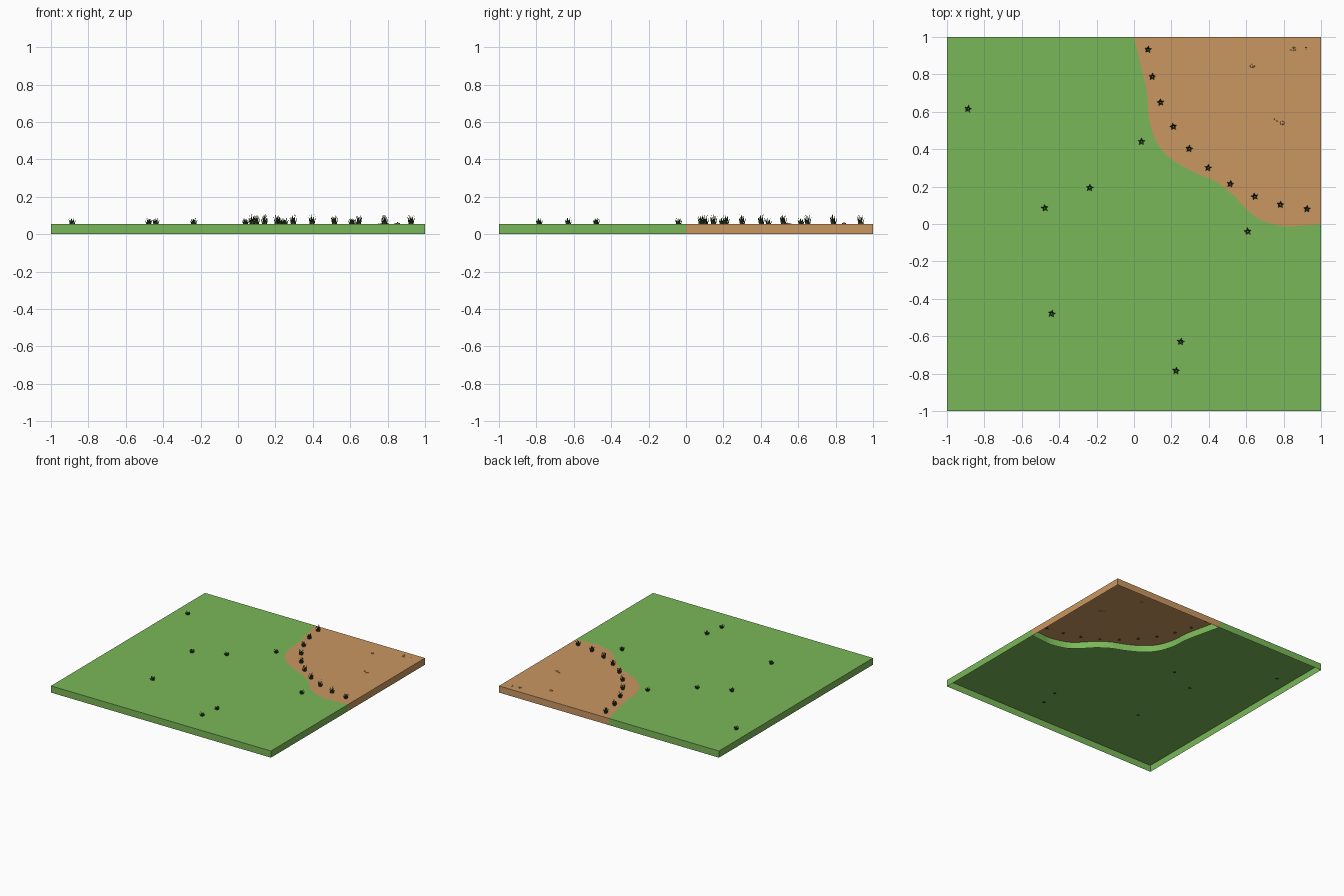
import bpy, bmesh, math, random
from mathutils import Vector

if "Cube" in bpy.data.objects:
    bpy.data.objects.remove(bpy.data.objects["Cube"])

random.seed(4)
TOP = 0.055


def material(name, rgb):
    m = bpy.data.materials.new(name)
    m.diffuse_color = (*rgb, 1)
    m.use_nodes = True
    m.node_tree.nodes["Principled BSDF"].inputs["Base Color"].default_value = m.diffuse_color
    return m


GRASS = material("grass green", (0.195, 0.475, 0.098))
SAND = material("sandy brown", (0.59, 0.31, 0.12))
LEAF = material("dark leaf green", (0.03, 0.09, 0.025))
OLIVE = material("dark olive brown", (0.075, 0.06, 0.018))


def finish(name, bm, mats):
    me = bpy.data.meshes.new(name)
    bm.to_mesh(me)
    bm.free()
    for m in mats:
        me.materials.append(m)
    ob = bpy.data.objects.new(name, me)
    bpy.context.collection.objects.link(ob)
    return ob


def smooth_path(pts, steps=5):
    """Catmull-Rom curve through the points."""
    p = [Vector(q) for q in pts]
    p = [2 * p[0] - p[1]] + p + [2 * p[-1] - p[-2]]
    out = []
    for a, b, c, d in zip(p, p[1:], p[2:], p[3:]):
        for i in range(steps):
            t = i / steps
            out.append(0.5 * (2 * b + (c - a) * t + (2 * a - 5 * b + 4 * c - d) * t * t
                              + (3 * b - a - 3 * c + d) * t ** 3))
    return out + [p[-2]]


def open_slab(name, outline, mat, skip=0):
    """Top face with side walls and no floor; the first 'skip' edges get no wall."""
    bm = bmesh.new()
    hi = [bm.verts.new((p[0], p[1], TOP)) for p in outline]
    lo = [bm.verts.new((p[0], p[1], 0)) for p in outline]
    n = len(outline)
    for i in range(skip, n):
        j = (i + 1) % n
        bm.faces.new((lo[i], lo[j], hi[j], hi[i]))
    top = bm.faces.new(hi)
    bmesh.ops.triangulate(bm, faces=[top])
    loose = [v for v in bm.verts if not v.link_faces]
    bmesh.ops.delete(bm, geom=loose, context='VERTS')
    return finish(name, bm, [mat])


# Ground: grass and sand meet along a winding bank
bank = smooth_path([(0, 1), (.04, .83), (.07, .69), (.08, .56), (.125, .43), (.21, .34),
                    (.325, .275), (.43, .23), (.525, .16), (.6, .08), (.68, .02),
                    (.8, -.012), (.89, -.01), (1, 0)])
open_slab("grass_ground", [(-1, 1), (-1, -1), (1, -1)] + bank[::-1], GRASS)
open_slab("sand_ground", bank + [(1, 1)], SAND, skip=len(bank) - 1)


def blade(bm, x, y, ang, r0, r1, h, w, mat):
    """Three-sided pointed blade leaning outwards."""
    d = Vector((math.cos(ang), math.sin(ang), 0))
    s = Vector((-d.y, d.x, 0))
    o = Vector((x, y, TOP - 0.002))
    base = [bm.verts.new(o + d * (r0 - w * 0.6) + s * w),
            bm.verts.new(o + d * (r0 - w * 0.6) - s * w),
            bm.verts.new(o + d * (r0 + w * 0.6))]
    tip = bm.verts.new(o + d * r1 + Vector((0, 0, h)))
    faces = [bm.faces.new(base)]
    faces += [bm.faces.new((base[i], base[i - 1], tip)) for i in range(3)]
    for f in faces:
        f.material_index = mat


def tuft(name, x, y, h, olive):
    bm = bmesh.new()
    turn = math.pi / 2 + random.uniform(-.2, .2)
    for i in range(5):
        a = turn + i * math.tau / 5
        blade(bm, x, y, a, .010, .021, h * random.uniform(.6, .8), .006, 0)
        blade(bm, x, y, a + math.pi / 5, .006, .013, h * random.uniform(.85, 1), .005, olive)
    bmesh.ops.recalc_face_normals(bm, faces=bm.faces)
    finish(name, bm, [LEAF, OLIVE])


# Tall tufts lining the bank
for p in [(.075, .933), (.098, .787), (.142, .65), (.21, .52), (.295, .402), (.396, .30),
          (.515, .214), (.645, .147), (.783, .103), (.925, .08)]:
    tuft("bank_tuft", *p, .056, 1)

# Short tufts scattered over the grass
for p in [(-.887, .615), (.04, .44), (-.237, .193), (-.477, .085), (.608, -.04),
          (-.44, -.48), (.25, -.63), (.225, -.785)]:
    tuft("grass_tuft", *p, .036, 0)


def pebble(x, y, r, h, mat=SAND):
    bm = bmesh.new()
    bmesh.ops.create_icosphere(bm, subdivisions=1, radius=1)
    for v in bm.verts:
        v.co = Vector((x + v.co.x * r, y + v.co.y * r * .8, TOP + v.co.z * h))
    finish("pebble", bm, [mat])


# Pebbles and a sprout on the sand
for p in [(.633, .845, .015, .009), (.793, .54, .014, .007), (.765, .552, .006, .004),
          (.752, .56, .005, .003), (.918, .947, .008, .004), (.92, .932, .004, .003),
          (.855, .935, .014, .007), (.84, .93, .006, .004)]:
    pebble(*p)
pebble(.853, .942, .007, .011, GRASS)
